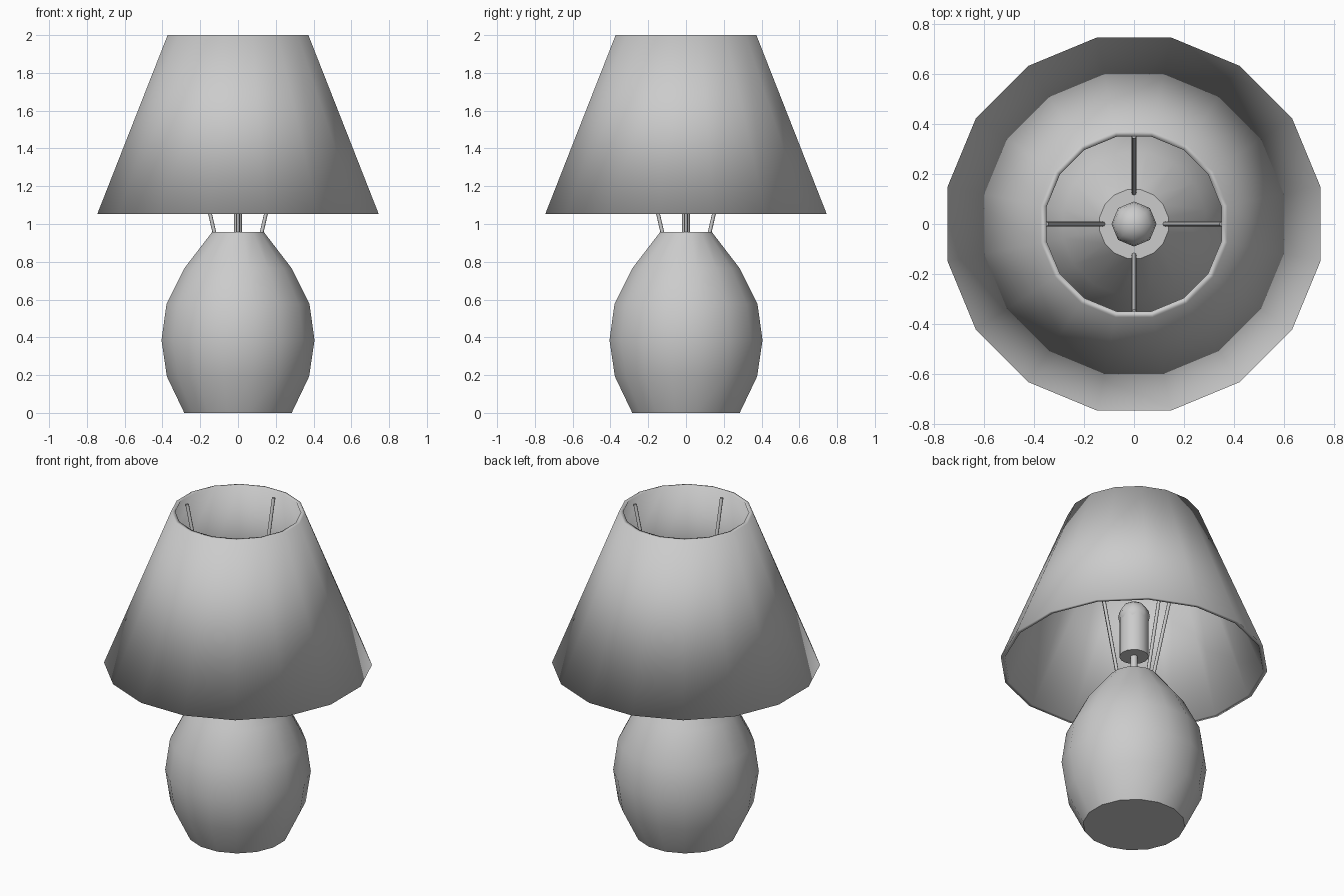
import bpy, math
from mathutils import Vector

if "Cube" in bpy.data.objects:
    bpy.data.objects.remove(bpy.data.objects["Cube"])

SIDES = 16


def lathe(name, profile, closed=False, angle=None):
    """Revolve an (r, z) profile; open profiles get flat end caps."""
    verts, faces = [], []
    for r, z in profile:
        for i in range(SIDES):
            a = (i + 0.5) * 2 * math.pi / SIDES
            verts.append((r * math.cos(a), r * math.sin(a), z))
    n = len(profile)
    for k in range(n if closed else n - 1):
        lo, hi = k * SIDES, (k + 1) % n * SIDES
        for i in range(SIDES):
            j = (i + 1) % SIDES
            faces.append((lo + i, lo + j, hi + j, hi + i))
    if not closed:
        faces.append(tuple(reversed(range(SIDES))))
        faces.append(tuple(range((n - 1) * SIDES, n * SIDES)))
    mesh = bpy.data.meshes.new(name)
    mesh.from_pydata(verts, [], faces)
    obj = bpy.data.objects.new(name, mesh)
    bpy.context.collection.objects.link(obj)
    smooth(obj, angle)
    return obj


def smooth(obj, angle=None):
    bpy.ops.object.select_all(action='DESELECT')
    obj.select_set(True)
    bpy.context.view_layer.objects.active = obj
    if angle is None:
        bpy.ops.object.shade_smooth()
    else:
        bpy.ops.object.shade_smooth_by_angle(angle=math.radians(angle))


def rod(name, p, q, radius, sides=8):
    """Cylinder between two points."""
    p, q = Vector(p), Vector(q)
    d = q - p
    bpy.ops.mesh.primitive_cylinder_add(vertices=sides, radius=radius, depth=d.length,
                                        location=(p + q) / 2,
                                        rotation=d.to_track_quat('Z', 'Y').to_euler())
    obj = bpy.context.object
    obj.name = name
    smooth(obj, 50)
    return obj


# Vase-shaped base
lathe("lamp_base", [(0.29, 0), (0.384, 0.193), (0.413, 0.385), (0.386, 0.576),
                    (0.29, 0.765), (0.14, 0.957)], angle=45)

# Conical shade with wall thickness
lathe("lamp_shade", [(0.76, 1.052), (0.38, 2.0), (0.356, 2.0), (0.736, 1.052)], closed=True)

# Stem, socket and bulb
rod("stem", (0, 0, 0.93), (0, 0, 1.12), 0.021)
rod("socket", (0, 0, 1.10), (0, 0, 1.36), 0.083, sides=16)
bpy.ops.mesh.primitive_uv_sphere_add(segments=8, ring_count=8, radius=0.09, location=(0, 0, 1.36))
bpy.context.object.name = "bulb"
smooth(bpy.context.object)

# Four slanted rods holding the shade
for i in range(4):
    a = i * math.pi / 2
    c, s = math.cos(a), math.sin(a)
    rod(f"shade_support_{i + 1}", (0.122 * c, 0.122 * s, 0.94), (0.352 * c, 0.352 * s, 1.955), 0.01)
